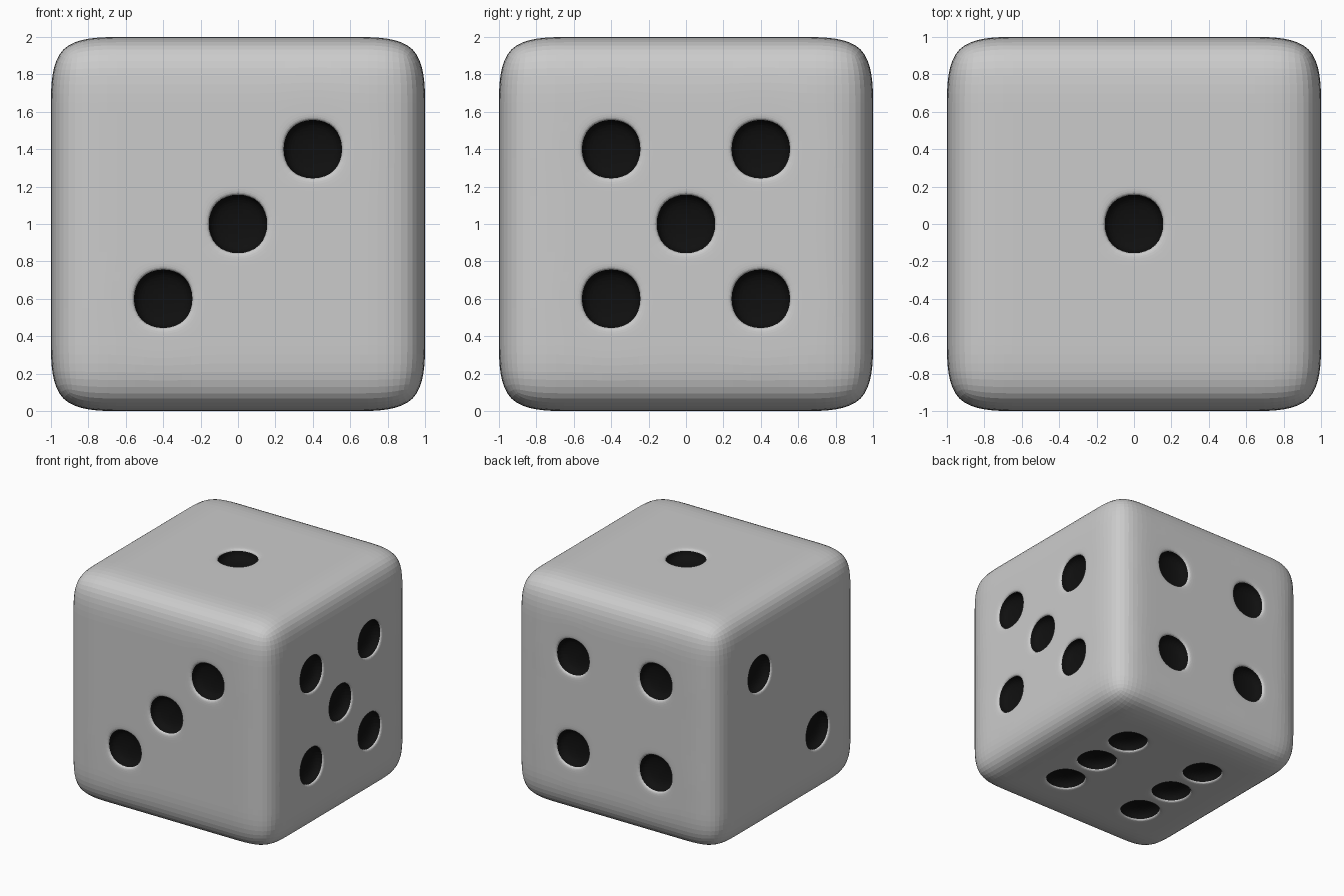
import bpy, bmesh
from mathutils import Vector

if "Cube" in bpy.data.objects:
    bpy.data.objects.remove(bpy.data.objects["Cube"])

S = 0.4  # pip spacing, equal to one grid cell


def material(name, c):
    m = bpy.data.materials.new(name)
    m.diffuse_color = (c, c, c, 1)
    m.use_nodes = True
    m.node_tree.nodes["Principled BSDF"].inputs["Base Color"].default_value = m.diffuse_color
    return m


# Pip centres on each side of the die (relative to the die's centre)
X = [(-1, -1), (-1, 1), (1, -1), (1, 1)]
pips = [(0, 0, 1)]                                             # top: one
pips += [(-1, S * a, S * a) for a in (-1, 1)]                  # left: two
pips += [(S * a, -1, S * a) for a in (-1, 0, 1)]               # front: three
pips += [(S * a, 1, S * b) for a, b in X]                      # back: four
pips += [(1, S * a, S * b) for a, b in X + [(0, 0)]]           # right: five
pips += [(S * a, S * b, -1) for a in (-1, 1) for b in (-1, 0, 1)]  # bottom: six

# Cube with a 5 x 5 grid of cells on every side
bm = bmesh.new()
bmesh.ops.create_cube(bm, size=2)
bmesh.ops.subdivide_edges(bm, edges=bm.edges[:], cuts=4, use_grid_fill=True)
bm.normal_update()

# Inset the pip cells and push them in
cells = [f for f in bm.faces
         if any((f.calc_center_median() - Vector(p)).length < 0.05 for p in pips)]
for cell in cells:
    bmesh.ops.inset_individual(bm, faces=[cell], thickness=0.05)
    normal = cell.normal.copy()
    pit = bmesh.ops.extrude_discrete_faces(bm, faces=[cell])["faces"][0]
    bmesh.ops.translate(bm, verts=pit.verts[:], vec=normal * -0.1)
    for e in pit.edges:
        for f in e.link_faces:
            f.material_index = 1

bmesh.ops.translate(bm, verts=bm.verts[:], vec=(0, 0, 1))
mesh = bpy.data.meshes.new("die")
bm.to_mesh(mesh)
bm.free()
mesh.materials.append(material("body_grey", 0.8))
mesh.materials.append(material("pip_black", 0.005))

# Rounded edges and round pips come from subdivision
die = bpy.data.objects.new("die", mesh)
bpy.context.collection.objects.link(die)
sub = die.modifiers.new("rounding", "SUBSURF")
sub.levels = sub.render_levels = 3
